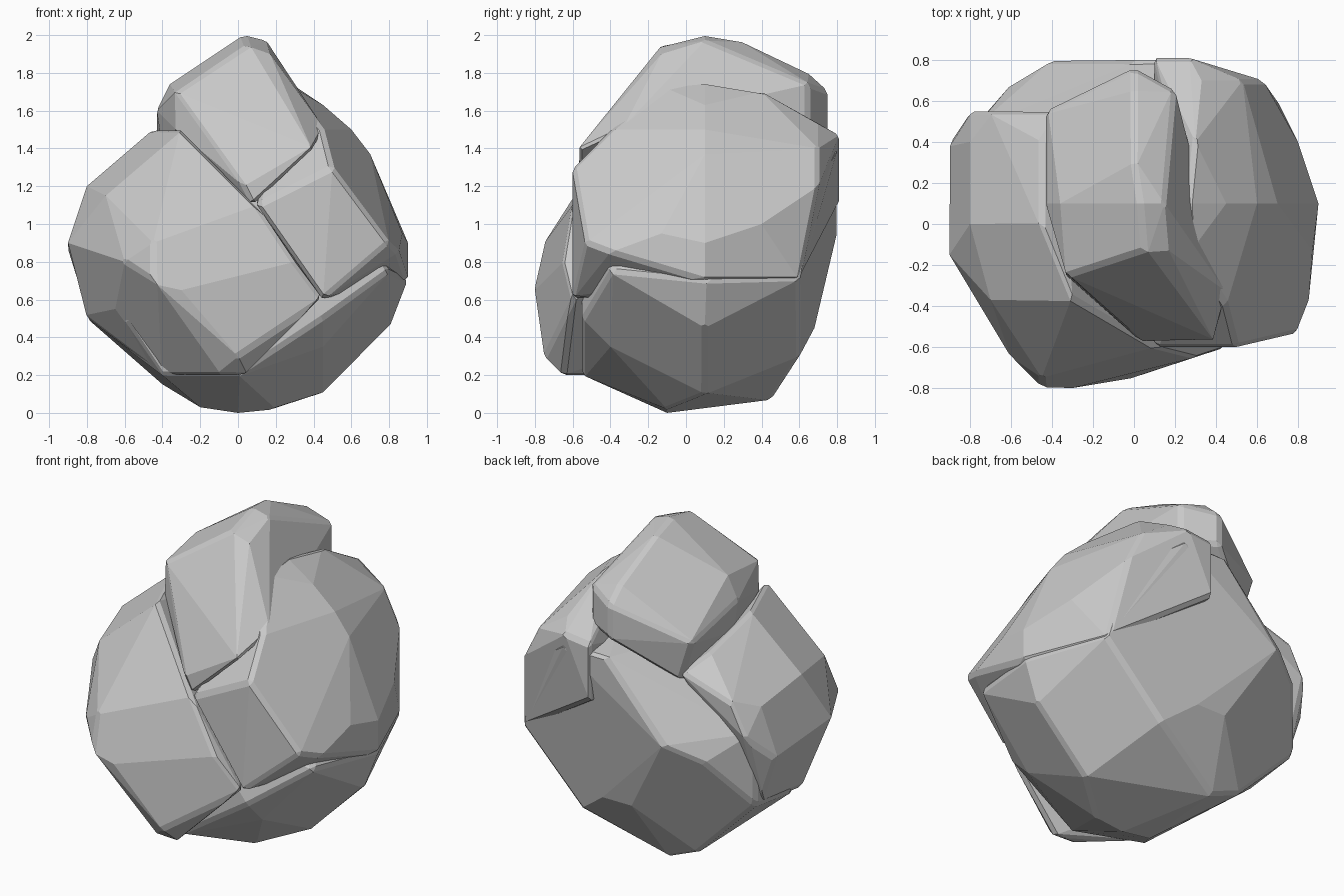
import bpy
import bmesh
import math

# Remove only the default object
default_object = bpy.data.objects.get("Cube")
if default_object:
    bpy.data.objects.remove(default_object, do_unlink=True)

# One plain stone colour
stone = bpy.data.materials.new("stone_grey")
stone.use_nodes = True
stone_colour = (.58, .58, .58, 1)
stone.diffuse_color = stone_colour
stone_shader = stone.node_tree.nodes["Principled BSDF"]
stone_shader.inputs["Base Color"].default_value = stone_colour
stone_shader.inputs["Roughness"].default_value = .9


def section(depth, *outline):
    """Place an upright cross-section outline of (x, z) corners at one depth."""
    return [(across, depth, height) for across, height in outline]


def chip_edges(rock):
    """Give the sharp edges of a rock a narrow worn strip."""
    chipped = rock.modifiers.new("chipped_edges", "BEVEL")
    chipped.width = .02
    chipped.segments = 1
    chipped.limit_method = "ANGLE"
    chipped.angle_limit = math.radians(35)
    chipped.use_clamp_overlap = True


def boulder(name, *sections):
    """Wrap a convex faceted chunk of rock around a row of cross-sections."""
    mesh = bpy.data.meshes.new(name)
    shape = bmesh.new()
    for outline in sections:
        for corner in outline:
            shape.verts.new(corner)
    bmesh.ops.convex_hull(shape, input=shape.verts[:])
    # Drop the corners that ended up inside the chunk
    buried = [vert for vert in shape.verts if not vert.link_faces]
    bmesh.ops.delete(shape, geom=buried, context="VERTS")
    # Merge nearly level triangles into broad facets
    bmesh.ops.dissolve_limit(shape, angle_limit=math.radians(7),
                             verts=shape.verts[:], edges=shape.edges[:])
    bmesh.ops.recalc_face_normals(shape, faces=shape.faces[:])
    shape.to_mesh(mesh)
    shape.free()
    mesh.materials.append(stone)

    rock = bpy.data.objects.new(name, mesh)
    bpy.context.scene.collection.objects.link(rock)
    chip_edges(rock)


# Core: rounded underside, pointed back foot and the whole back face
core_front = section(-.55, (0, .2), (.45, .5), (.05, 1))
core_front_rim = section(-.4, (-.4, .2), (-.6, .5), (.45, .35), (.8, .75))
core_keel = section(-.1, (-.2, .03), (0, 0), (.2, .02))
core_middle = section(.1, (-.8, .5), (-.4, .15), (.45, .1), (.8, .45),
                      (.9, .7), (-.3, 1.4), (.3, 1.5))
core_foot = section(.45, (-.4, .15), (-.2, .07), (-.8, .55), (-.8, 1))
core_heel = section(.6, (.3, .3), (.7, .7), (-.35, 1.25))
core_back = section(.68, (-.1, .45), (.1, .45), (-.6, .85), (.6, 1.2))
core_back_bulge = section(.8, (-.4, .95), (-.25, 1.1), (0, 1.4), (.3, 1.4))
boulder("core_rock", core_front, core_front_rim, core_keel, core_middle,
        core_foot, core_heel, core_back, core_back_bulge)

# Left slab: leans out to the front and wraps the left flank
left_nose = section(-.8, (-.45, .7), (-.3, .65))
left_brow = section(-.75, (-.45, .9), (-.1, .4), (0, .3))
left_toe = section(-.65, (-.1, .2), (.05, .2), (.3, .8), (-.6, .8))
left_seam = section(-.6, (.1, 1.1), (.45, .6), (-.3, .35))
left_front = section(-.37, (-.3, 1.5), (-.7, 1.15), (-.65, .55), (-.4, .2))
left_cheek = section(-.15, (-.9, .9))
left_middle = section(0, (-.45, 1.5), (-.8, 1.2), (-.9, .9), (-.8, .5))
left_rear = section(.4, (-.45, 1.4), (-.8, 1.15), (-.9, .85), (-.8, .55))
left_back = section(.55, (-.35, 1.3), (-.7, 1.2), (-.8, 1))
boulder("left_slab", left_nose, left_brow, left_toe, left_seam, left_front,
        left_cheek, left_middle, left_rear, left_back)

# Right slab: tall curved plate with a broad outer face
right_front = section(-.6, (.5, 1.3), (.5, 1.1), (.1, 1.1), (.45, .6))
right_corner = section(-.53, (.8, .9))
right_brow = section(-.4, (.45, 1.5), (.85, .85))
right_crest = section(-.13, (.28, 1.73), (.87, .95))
right_middle = section(.1, (.27, 1.75), (.45, 1.63), (.6, 1.5), (.7, 1.37),
                       (.8, 1.1), (.9, .9), (.9, .7))
right_rear = section(.4, (.3, 1.7), (.8, 1))
right_hip = section(.6, (.7, .7), (.7, .95))
right_back = section(.7, (.33, 1.53), (.53, 1.4), (.63, 1.2))
right_tail = section(.81, (.27, 1.47), (.1, 1.45), (.1, 1.1))
boulder("right_slab", right_front, right_corner, right_brow, right_crest,
        right_middle, right_rear, right_hip, right_back, right_tail)

# Cap block: wedged between both slabs, overhanging at the back
cap_tip = section(-.57, (.4, 1.4), (.03, 1.2), (.08, 1.1))
cap_corner = section(-.35, (.46, 1.5))
cap_cheek = section(-.25, (-.33, 1.7), (-.33, 1.5))
cap_brow = section(-.13, (.05, 1.95), (.17, 1.9))
cap_middle = section(.1, (-.36, 1.74), (-.43, 1.6), (-.4, 1.4), (0, 1.2),
                     (.03, 2), (.15, 1.97))
cap_ridge = section(.3, (0, 1.97), (.17, 1.9))
cap_rear = section(.55, (-.43, 1.5), (-.35, 1.25), (0, 1.84))
cap_back = section(.65, (0, 1.8), (.2, 1.74), (.2, 1.5))
cap_tail = section(.76, (0, 1.7), (0, 1.5))
boulder("cap_block", cap_tip, cap_corner, cap_cheek, cap_brow, cap_middle,
        cap_ridge, cap_rear, cap_back, cap_tail)
